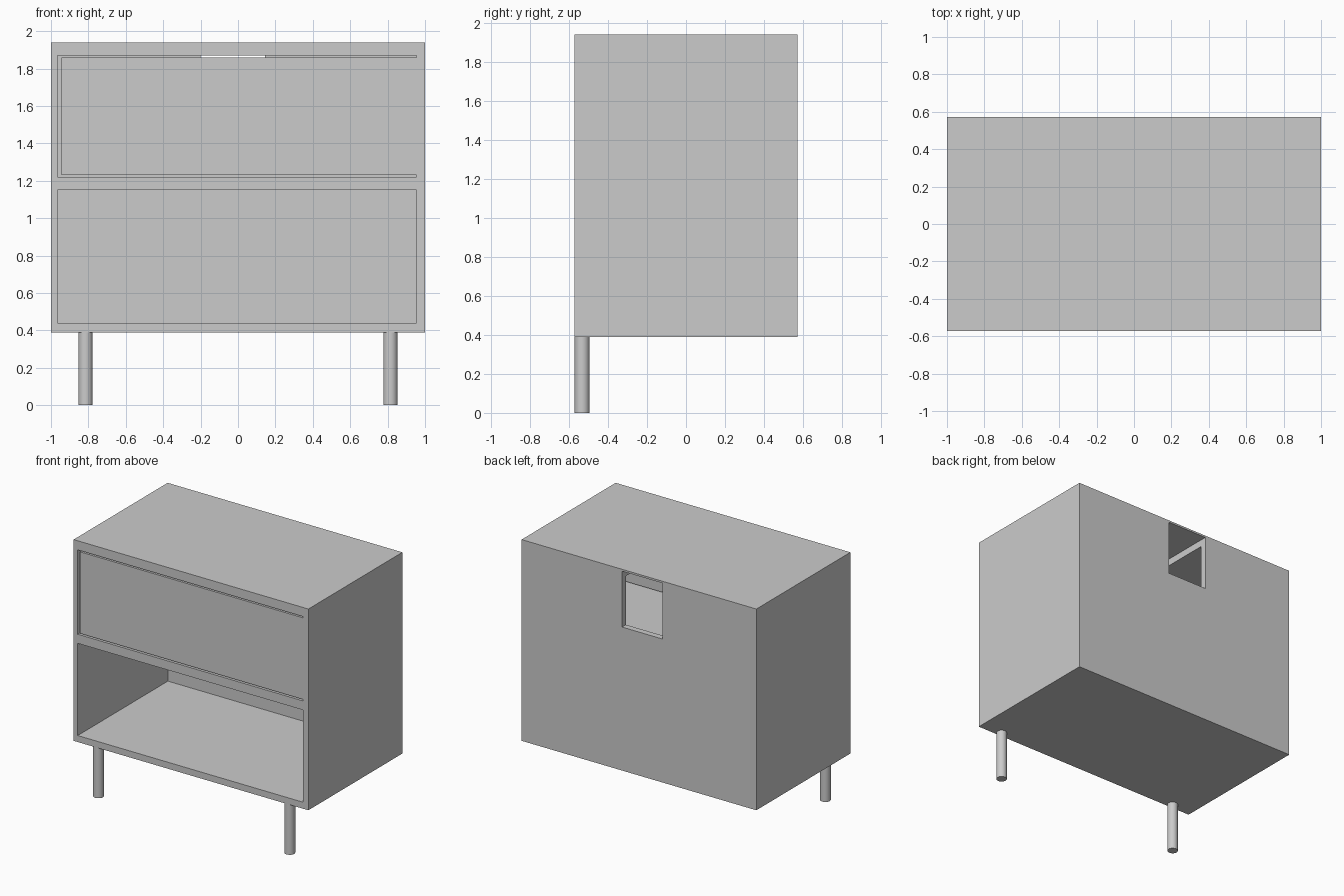
import bpy

default = bpy.data.objects.get("Cube")
if default:
    bpy.data.objects.remove(default, do_unlink=True)

# Single grey finish
grey = bpy.data.materials.new("plain_grey")
grey.use_nodes = True
grey.diffuse_color = (0.6, 0.6, 0.6, 1)
grey.node_tree.nodes["Principled BSDF"].inputs["Base Color"].default_value = grey.diffuse_color

HALF_W, HALF_D = 1.0, 0.572
BASE, TOP = 0.39, 1.94
WALL = 0.047
LEFT, RIGHT = -0.965, 0.955      # inner side faces


def box(name, x, y, z):
    """Box spanning the given (low, high) ranges."""
    spans = (x, y, z)
    bpy.ops.mesh.primitive_cube_add(size=1, location=[(a + b) / 2 for a, b in spans])
    obj = bpy.context.object
    obj.name = name
    obj.scale = [b - a for a, b in spans]
    bpy.ops.object.transform_apply(location=False, rotation=False, scale=True)
    obj.data.materials.append(grey)
    return obj


def cut(target, cutter):
    """Subtract the cutter from the target, then discard it."""
    mod = target.modifiers.new("cut", "BOOLEAN")
    mod.operation = "DIFFERENCE"
    mod.solver = "EXACT"
    mod.object = cutter
    bpy.context.view_layer.objects.active = target
    bpy.ops.object.modifier_apply(modifier=mod.name)
    bpy.data.objects.remove(cutter, do_unlink=True)


# Cabinet shell with two open compartments
cabinet = box("cabinet_body", (-HALF_W, HALF_W), (-HALF_D, HALF_D), (BASE, TOP))
inside = (-HALF_D - 0.1, HALF_D - WALL)
for low, high in ((0.44, 1.15), (1.22, 1.87)):
    cut(cabinet, box("compartment_cutter", (LEFT, RIGHT), inside, (low, high)))

# Cable opening through the back, notched up into the top panel
cut(cabinet, box("cable_cutter", (-0.2, 0.145), (0.07, HALF_D + 0.1), (1.495, 1.925)))

# Drawer front, flush with the cabinet
box("drawer_front", (-0.945, RIGHT), (-HALF_D, -HALF_D + 0.05), (1.232, 1.86))

# Two round front legs
for side, x in (("right", -0.815), ("left", 0.815)):
    bpy.ops.mesh.primitive_cylinder_add(vertices=32, radius=0.038, depth=BASE,
                                        location=(x, -0.533, BASE / 2))
    leg = bpy.context.object
    leg.name = side + "_front_leg"
    leg.data.materials.append(grey)
    bpy.ops.object.shade_smooth_by_angle()
